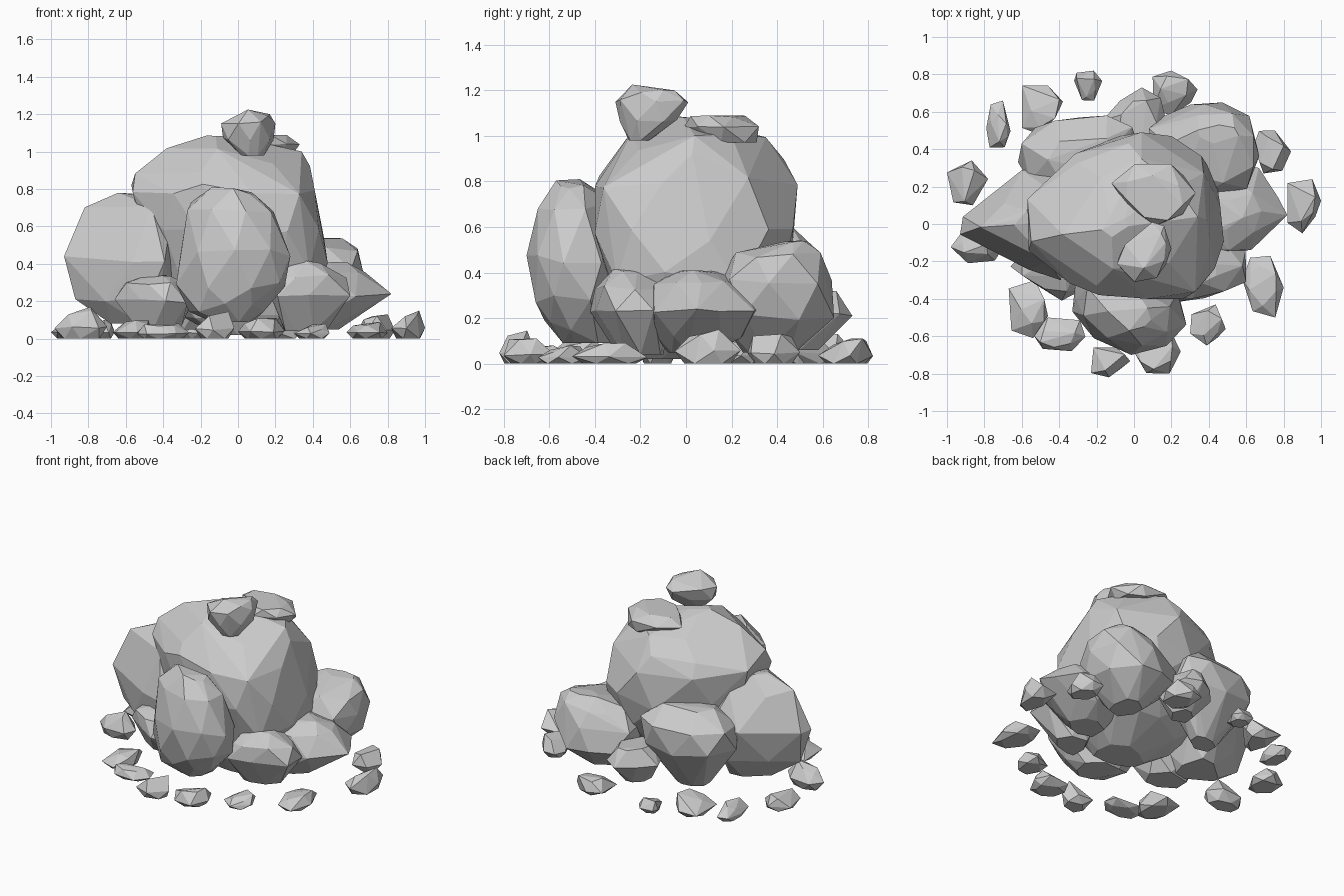
import bpy, bmesh, random
from math import cos, sin, tau


def fit(points, x0, x1, y0, y1):
    """Stretch a plan outline so it fills the given rectangle."""
    xs, ys = [p[0] for p in points], [p[1] for p in points]
    return [(x0 + (x - min(xs)) / (max(xs) - min(xs)) * (x1 - x0),
             y0 + (y - min(ys)) / (max(ys) - min(ys)) * (y1 - y0)) for x, y in points]


def rock(name, plan, sections, seed, jitter=0.04, tilt=0.06, crown=None, crown_from=99):
    """Faceted rock: plan outline fitted to each (z, x0, x1, y0, y1) section, then hulled.
    Every other section is staggered to edge midpoints so the facets interlock.
    An optional crown outline replaces the plan from section crown_from upwards."""
    rng = random.Random(seed)
    height = sections[-1][0] - sections[0][0]
    w = max(p[0] for p in plan) - min(p[0] for p in plan)
    mids = [((a[0] + b[0]) / 2, (a[1] + b[1]) / 2) for a, b in zip(plan, plan[1:] + plan[:1])]
    areas = [(s[2] - s[1]) * (s[4] - s[3]) for s in sections]
    widest = areas.index(max(areas))
    last = len(sections) - 1
    bm = bmesh.new()
    for k, (z, *box) in enumerate(sections):
        ring = crown if k >= crown_from else mids if (k - widest) % 2 else plan
        rough = [(x + rng.uniform(-jitter, jitter) * w, y + rng.uniform(-jitter, jitter) * w)
                 for x, y in ring]
        for i, (x, y) in enumerate(fit(rough, *box)):
            dz = 0
            if k == last and i:
                dz = -rng.uniform(0, tilt) * height
            elif 0 < k < last:
                dz = rng.uniform(-.04, .04) * height
            bm.verts.new((x, y, z + dz))
    hull = bmesh.ops.convex_hull(bm, input=bm.verts[:])
    loose = {g for g in hull["geom_interior"] + hull["geom_unused"]
             if isinstance(g, bmesh.types.BMVert)}
    bmesh.ops.delete(bm, geom=list(loose), context='VERTS')
    bmesh.ops.dissolve_limit(bm, angle_limit=0.1, verts=bm.verts[:], edges=bm.edges[:])
    bmesh.ops.recalc_face_normals(bm, faces=bm.faces[:])
    mesh = bpy.data.meshes.new(name)
    bm.to_mesh(mesh)
    bm.free()
    bpy.context.collection.objects.link(bpy.data.objects.new(name, mesh))


def ngon(n, seed):
    rng = random.Random(seed)
    angles = [(i + rng.uniform(-0.25, 0.25)) / n * tau for i in range(n)]
    return [(cos(a), sin(a)) for a in angles]


# Central boulder
rock("main_boulder",
     [(-.56, .13), (-.55, -.15), (-.33, -.31), (-.15, -.39), (.1, -.4), (.38, -.37),
      (.47, -.1), (.43, .28), (.27, .39), (.08, .49), (-.28, .38)],
     [(.02, -.12, .2, -.2, .05), (.12, -.3, .36, -.26, .26), (.36, -.45, .48, -.34, .42),
      (.58, -.52, .46, -.4, .47), (.8, -.57, .41, -.4, .49), (.91, -.55, .385, -.33, .43),
      (.98, -.38, .34, -.24, .35), (1.085, -.17, -.03, -.07, .06)], 3, .012, .02,
     [(-.55, -.1), (-.2, -.33), (.2, -.22), (.385, .02), (.25, .25), (-.02, .43), (-.3, .31)], 5)

# Upright boulder at the front
rock("front_boulder",
     [(-.33, -.38), (-.24, -.59), (-.03, -.7), (.18, -.65), (.28, -.53), (.24, -.35), (-.2, -.25)],
     [(.09, -.14, .08, -.54, -.3), (.16, -.26, .14, -.62, -.28), (.28, -.33, .25, -.66, -.26),
      (.45, -.31, .28, -.7, -.25), (.7, -.27, .19, -.65, -.33), (.81, -.14, .09, -.57, -.42)],
     5, .02)

# Left boulder
rock("left_boulder",
     [(-.93, -.07), (-.92, .04), (-.61, .3), (-.4, .32), (-.3, 0), (-.4, -.32), (-.57, -.26)],
     [(.08, -.68, -.4, -.15, .15), (.22, -.87, -.35, -.24, .25), (.43, -.93, -.3, -.3, .31),
      (.68, -.82, -.35, -.2, .2), (.78, -.64, -.5, -.06, .08)], 8, .01)

# Back left boulder
rock("back_left_boulder",
     [(-.62, .33), (-.52, .52), (-.27, .58), (-.04, .55), (.02, .46), (-.1, .2), (-.5, .15)],
     [(.05, -.38, -.2, .25, .4), (.34, -.62, .02, .12, .57), (.5, -.6, -.01, .14, .58),
      (.61, -.46, -.12, .25, .48)], 12, .03)

# Back right boulder
rock("back_right_boulder",
     [(.08, .52), (.22, .6), (.38, .66), (.6, .6), (.67, .36), (.6, .18), (.3, .12), (.1, .3)],
     [(.05, .28, .46, .25, .48), (.2, .1, .62, .14, .65), (.36, .08, .67, .13, .64),
      (.47, .18, .64, .22, .59), (.54, .34, .56, .43, .53)], 4, .02)

# Right boulder
rock("right_boulder",
     [(.82, .05), (.77, .14), (.69, .3), (.5, .34), (.25, .2), (.25, -.1), (.48, -.16), (.65, -.12)],
     [(.05, .3, .54, -.08, .12), (.12, .25, .64, -.14, .24), (.24, .2, .82, -.17, .34),
      (.35, .25, .68, -.14, .25), (.41, .3, .58, -.04, .14)], 6, .015)

# Lower front right boulder
rock("front_right_boulder",
     [(.17, -.38), (.22, -.42), (.38, -.41), (.6, -.32), (.6, -.15), (.4, -.05), (.2, -.1)],
     [(.04, .25, .47, -.3, -.1), (.24, .17, .6, -.42, -.05), (.34, .22, .58, -.4, -.08),
      (.42, .28, .44, -.32, -.18)], 9, .02)

# Lower front left boulder
rock("front_left_boulder",
     [(-.66, -.22), (-.52, -.33), (-.38, -.41), (-.27, -.35), (-.25, -.1), (-.5, -.05)],
     [(.07, -.55, -.3, -.3, -.1), (.2, -.66, -.25, -.41, -.05), (.3, -.6, -.3, -.36, -.1),
      (.34, -.48, -.36, -.28, -.16)], 10, .02)

# Small boulder at the back
rock("back_boulder",
     [(-.16, .56), (-.07, .67), (.04, .73), (.14, .68), (.2, .45), (-.1, .4)],
     [(.06, -.05, .1, .42, .58), (.22, -.17, .2, .38, .73), (.32, -.08, .12, .42, .66)], 11, .01)

# Two stones resting on the summit
rock("top_stone",
     [(-.09, -.2), (.0, -.29), (.12, -.27), (.2, -.12), (.16, -.01), (.1, .01), (-.05, -.1)],
     [(.98, .02, .14, -.25, -.16), (1.07, -.08, .19, -.29, -.04), (1.15, -.09, .2, -.31, .01),
      (1.225, .04, .17, -.26, -.05)], 2, .01, .2)
rock("top_flat_stone",
     [(-.12, .22), (0, .31), (.2, .32), (.33, .17), (.26, .05), (.12, -.01), (-.03, .08)],
     [(.97, .05, .28, .08, .31), (1.04, -.12, .33, -.01, .32), (1.09, -.04, .26, .02, .26)], 7, .02)

# Pebbles around the foot: x0, x1, y0, y1, height
pebbles = [
    (-1, -.78, .1, .34, .1), (-.79, -.66, .41, .66, .1), (-.6, -.38, .48, .74, .13),
    (-.32, -.17, .66, .82, .09), (.1, .34, .58, .82, .11), (.64, .84, .27, .5, .13),
    (.82, 1, -.05, .24, .15), (.58, .8, -.5, -.17, .09), (.3, .49, -.65, -.43, .08),
    (0, .25, -.8, -.58, .11), (-.23, -.02, -.82, -.66, .145), (-.54, -.26, -.68, -.5, .08),
    (-.67, -.46, -.61, -.3, .1), (-.98, -.7, -.21, -.04, .17)]
for i, (x0, x1, y0, y1, h) in enumerate(pebbles):
    rng = random.Random(40 + i)
    w, d = x1 - x0, y1 - y0
    a, b, c, e = (rng.uniform(.08, .32) for _ in range(4))
    rock(f"pebble_{i + 1}", ngon(5 + i % 2, 20 + i),
         [(0, x0 + .15 * w, x1 - .15 * w, y0 + .15 * d, y1 - .15 * d),
          (h * .35, x0, x1, y0, y1),
          (h, x0 + a * w, x1 - b * w, y0 + c * d, y1 - e * d)], 60 + i, .06, .5)
